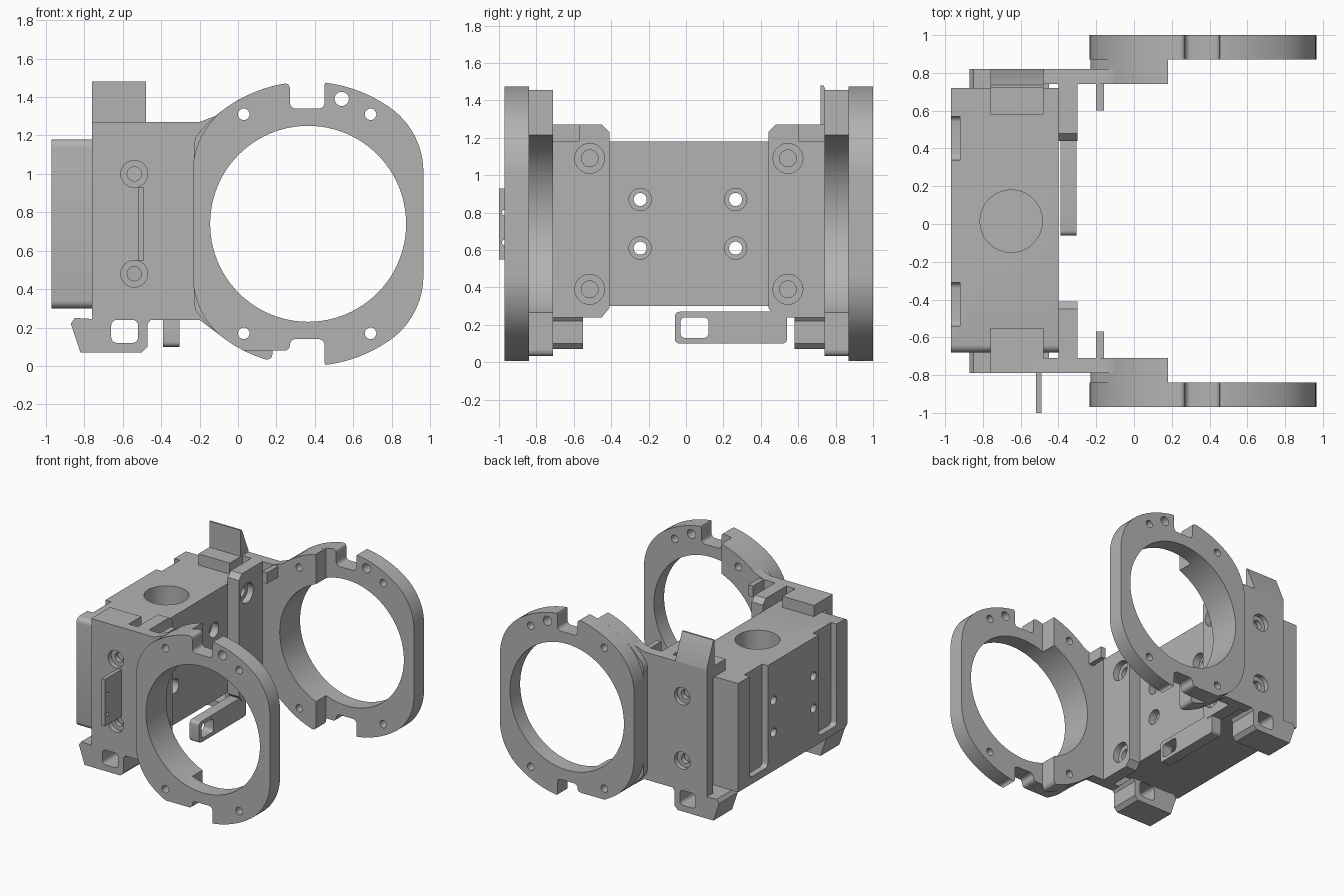
import bpy, bmesh
from math import sin, cos, radians, hypot

cube = bpy.data.objects.get("Cube")
if cube:
    bpy.data.objects.remove(cube)

grey = bpy.data.materials.new("plain_grey")
grey.use_nodes = True
COLOUR = (0.45, 0.45, 0.45, 1)
grey.diffuse_color = COLOUR
grey.node_tree.nodes["Principled BSDF"].inputs["Base Color"].default_value = COLOUR

MID = 0.015            # mirror plane in y
CX, CZ = 0.365, 0.74   # ring centre
RO, RI = 0.74, 0.51    # ring outer and inner radius


def prism(pts, axis, a, b):
    """Profile swept along an axis; returns a bmesh."""
    bm = bmesh.new()
    place = {"x": lambda p, t: (t, p[0], p[1]),
             "y": lambda p, t: (p[0], t, p[1]),
             "z": lambda p, t: (p[0], p[1], t)}[axis]
    lo = [bm.verts.new(place(p, a)) for p in pts]
    hi = [bm.verts.new(place(p, b)) for p in pts]
    bm.faces.new(lo)
    bm.faces.new(hi[::-1])
    n = len(pts)
    for i in range(n):
        j = (i + 1) % n
        bm.faces.new((lo[j], lo[i], hi[i], hi[j]))
    bmesh.ops.recalc_face_normals(bm, faces=bm.faces[:])
    return bm


def arc(u, v, r, a0, a1, n):
    return [(u + r * cos(radians(a0 + (a1 - a0) * i / n)),
             v + r * sin(radians(a0 + (a1 - a0) * i / n))) for i in range(n + 1)]


def disc(u, v, r, n=24):
    return arc(u, v, r, 0, 360, n)[:-1]


def rect(u0, u1, v0, v1, r=0):
    if not r:
        return [(u0, v0), (u1, v0), (u1, v1), (u0, v1)]
    return (arc(u1 - r, v1 - r, r, 0, 90, 5) + arc(u0 + r, v1 - r, r, 90, 180, 5)
            + arc(u0 + r, v0 + r, r, 180, 270, 5) + arc(u1 - r, v0 + r, r, 270, 360, 5))


def obj(name, bm):
    me = bpy.data.meshes.new(name)
    bm.to_mesh(me)
    bm.free()
    ob = bpy.data.objects.new(name, me)
    bpy.context.collection.objects.link(ob)
    me.materials.append(grey)
    return ob


def part(name, bm, cuts=()):
    """Solid with a list of cutter bmeshes subtracted."""
    ob = obj(name, bm)
    bpy.context.view_layer.objects.active = ob
    for c in cuts:
        cutter = obj("cutter", c)
        cutter.hide_render = True
        mod = ob.modifiers.new("cut", "BOOLEAN")
        mod.operation, mod.solver, mod.object = "DIFFERENCE", "EXACT", cutter
        bpy.ops.object.modifier_apply(modifier=mod.name)
        bpy.data.objects.remove(cutter)
    for o in bpy.context.selected_objects:
        o.select_set(False)
    ob.select_set(True)
    bpy.ops.object.shade_smooth_by_angle(angle=radians(30))
    return ob


def round_edges(ob, test, r):
    bm = bmesh.new()
    bm.from_mesh(ob.data)
    edges = [e for e in bm.edges if all(test(v.co) for v in e.verts) and e.calc_length() > 0.1]
    bmesh.ops.bevel(bm, geom=edges, offset=r, segments=4, profile=0.5, affect="EDGES")
    bm.to_mesh(ob.data)
    bm.free()


# Central block with bores, top socket and rear pockets
cuts = [prism(disc(-0.65, MID, 0.165, 48), "z", 0.6, 1.3)]
for y in (-0.245, 0.265):
    for z in (0.61, 0.87):
        cuts += [prism(disc(y, z, 0.035), "x", -1.1, 0),
                 prism(disc(y, z, 0.06), "x", -0.46, -0.3)]
for y0, y1 in ((0.34, 0.57), (-0.54, -0.31)):
    cuts.append(prism(rect(y0, y1, 0.36, 1.4, 0.03), "x", -1.1, -0.92))
r = 0.04
section = (arc(-0.68 + r, 0.3 + r, r, 270, 180, 5) + arc(-0.68 + r, 1.18 - r, r, 180, 90, 5)
           + [(0.72, 1.18), (0.72, 0.3)])
part("central_block", prism(section, "x", -0.97, -0.40), cuts)

# Ring outline: circle flattened on both sides with blended corners
FLAT, STRAIGHT, BLEND = 0.6, 0.27, 0.41
quarter = (arc(FLAT - BLEND, STRAIGHT, BLEND, 0, 55, 12) + arc(0, 0, RO, 55, 90, 10)[1:])
half = quarter + [(-x, z) for x, z in quarter[-2::-1]]
outline = [(CX + x, CZ + z) for x, z in half + [(-x, -z) for x, z in half]]

# Curved arm section behind the ring
arm = [(max(x, -0.23), z) for x, z in arc(CX, CZ, RO, 104.5, 255.5, 40)]

# Side plate outline blending into the arm
plate = [(-0.76, 1.27), (-0.2, 1.27), (-0.12, 1.30), (0, 1.385),
         (0, 0.095), (-0.12, 0.18), (-0.2, 0.24), (-0.76, 0.24)]
lug = [(-0.85, 0.25), (-0.87, 0.22), (-0.82, 0.07), (-0.5, 0.07), (-0.47, 0.1),
       (-0.47, 0.22), (-0.45, 0.245), (-0.76, 0.245)]
ring_bores = [(x, z) for x in (0.03, 0.69) for z in (0.17, 1.31)]

for side, s in (("front", -1), ("back", 1)):
    def py(pts, a, b):
        return prism(pts, "y", MID + s * a, MID + s * b)

    def px(pts, a, b):
        return prism([(MID + s * u, v) for u, v in pts], "x", a, b)

    # Notched ring
    cuts = [py(disc(CX, CZ, RI, 96), 0.6, 1.1), py(disc(0.54, 1.39, 0.037), 0.6, 1.1),
            py(rect(0.27, 0.45, 1.34, 1.7, 0.03), 0.6, 1.1),
            py(rect(0.27, 0.45, -0.3, 0.14, 0.03), 0.6, 1.1),
            py(rect(-0.4, 0.28, -0.3, 0.08), 0.6, 1.1)]
    cuts += [py(disc(x, z, 0.03), 0.6, 1.1) for x, z in ring_bores]
    ring = part(side + "_ring", py(outline, 0.855, 0.985), cuts)
    round_edges(ring, lambda c: min(abs(c.x - 0.27), abs(c.x - 0.45)) < 0.004
                and abs(c.z - CZ) > 0.64, 0.028)

    # Inner half ring
    cuts = [py(disc(CX, CZ, RI, 96), 0.6, 1.1)]
    cuts += [py(disc(x, z, 0.03), 0.6, 1.1) for x, z in ring_bores[:2]]
    half_ring = part(side + "_half_ring", py(arm, 0.725, 0.855), cuts)
    round_edges(half_ring, lambda c: abs(c.x - 0.18) < 0.01 and c.z < 0.1, 0.04)

    # Side plate with counterbored holes
    cuts = [py(disc(CX, CZ, RI, 96), 0.6, 1.1)]
    for z in (0.48, 1.0):
        cuts += [py(disc(-0.54, z, 0.037), 0.6, 1.1), py(disc(-0.54, z, 0.07), 0.765, 1.1)]
    part(side + "_side_plate", py(plate, 0.725, 0.805), cuts)

    # Foot lug with window
    part(side + "_foot_lug", py(lug, 0.565, 0.805),
         [py(rect(-0.66, -0.52, 0.12, 0.24, 0.03), 0.5, 1.1)])

    # Clamping flange with chamfered inner corners
    flange = [(0.425, 0.29), (0.465, 0.24), (0.76, 0.24), (0.76, 1.27), (0.465, 1.27), (0.425, 1.23)]
    cuts = []
    for z in (0.39, 1.09):
        cuts += [px(disc(0.53, z, 0.045), -0.5, -0.2), px(disc(0.53, z, 0.08), -0.35, -0.2)]
    part(side + "_flange", px(flange, -0.40, -0.30), cuts)

    # Top hook and small inner fin
    part(side + "_top_hook", py(rect(-0.76, -0.48, 1.175, 1.27), 0.565, 0.805))
    part(side + "_inner_fin", py(rect(-0.20, -0.16, 1.18, 1.27), 0.585, 0.74))

# Tall tapered tab on the back plate
part("back_tall_tab", prism([(0.72, 1.18), (0.82, 1.18), (0.82, 1.28), (0.735, 1.48), (0.72, 1.48)],
                            "x", -0.76, -0.48))

# Thin fin on the front plate
part("front_thin_fin", prism(rect(-1.0, -0.78, 0.55, 0.93), "x", -0.52, -0.49),
     [prism(disc(-0.97, z, 0.015, 12), "x", -0.6, -0.4) for z in (0.64, 0.8)])

# Cable arm under the back flange
part("cable_arm", prism(rect(-0.06, 0.54, 0.10, 0.27, 0.025), "x", -0.39, -0.305),
     [prism(rect(-0.03, 0.12, 0.13, 0.24, 0.025), "x", -0.6, -0.1)])
